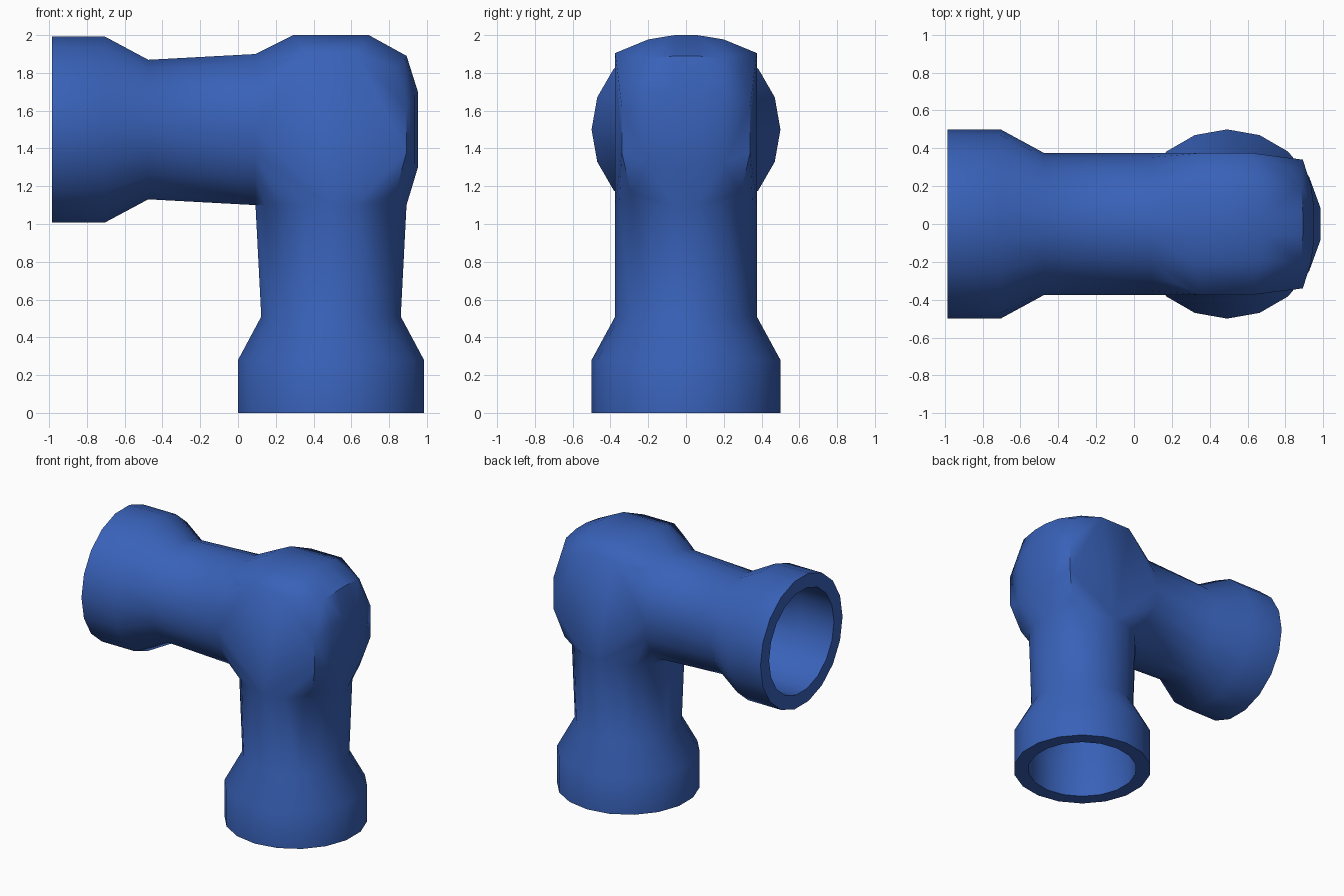
import bpy, bmesh, math
from mathutils import Vector

if "Cube" in bpy.data.objects:
    bpy.data.objects.remove(bpy.data.objects["Cube"])

N = 18                      # sides of both pipes
CX, CZ = 0.4924, 1.5        # elbow centre
bm = bmesh.new()


def ring_points(ra, ry, t, horizontal, mitre=False):
    """Pipe cross-section; t is the height (vertical) or x position (horizontal)."""
    pts = []
    for i in range(N):
        a = math.radians(90) + i * math.tau / N
        d, y = ra * math.cos(a), ry * math.sin(a)
        if horizontal:
            pts.append(Vector((CX + d if mitre else t, y, CZ + d)))
        else:
            pts.append(Vector((CX + d, y, CZ + d if mitre else t)))
    return pts


def loft(rings):
    loops = [[bm.verts.new(p) for p in r] for r in rings]
    for a, b in zip(loops, loops[1:]):
        for i in range(N):
            j = (i + 1) % N
            bm.faces.new((a[i], a[j], b[j], b[i]))


# Pipe branches: flared collar outside, stepped bore inside meeting on a mitre
JOIN_X, JOIN_Z = CX - 0.4, CZ - 0.4
joins = []
for horizontal, start, join in ((False, 0.0, JOIN_Z), (True, -0.985, JOIN_X)):
    joint = ring_points(0.406, 0.375, join, horizontal)
    joins += joint
    profile = [(0.375, 0.51), (0.5, 0.28), (0.5, 0), (0.395, 0),
               (0.395, 0.28), (0.29, 0.51)]
    rings = [ring_points(r, r, start + t, horizontal) for r, t in profile]
    loft([joint] + rings + [ring_points(0.29, 0.29, 0, horizontal, True)])

# Elbow body: convex block with domed faces, offsets from its centre
half = [
    (0.34, 0.29, 0.33),                                         # outer corner
    (0.34, 0.29, -0.34), (-0.25, 0.325, 0.36),
    (0.13, 0.375, 0.405), (-0.13, 0.375, 0.405),                # side/top edge
    (0.40, 0.34, 0.12), (0.40, 0.34, -0.12),                    # side/end edge
    (0.40, 0.06, 0.39), (0.39, 0.20, 0.375),                    # top/end edge
    (0.20, 0.06, 0.50), (-0.20, 0.06, 0.50),                    # top dome
    (0.18, 0.20, 0.477), (-0.18, 0.20, 0.477),
    (0.46, 0.08, 0.20), (0.46, 0.08, -0.20),                    # end dome
    (0.444, 0.20, 0.18), (0.444, 0.20, -0.18),
]
core_pts = [Vector((CX + x, s * y, CZ + z)) for x, y, z in half for s in (1, -1)]
core = [bm.verts.new(p) for p in core_pts + joins]
hull = bmesh.ops.convex_hull(bm, input=core)
faces = [g for g in hull["geom"] if isinstance(g, bmesh.types.BMFace)]
# Open the body where the two branches attach
caps = [f for f in faces
        if all(abs(v.co.x - JOIN_X) < 1e-4 for v in f.verts)
        or all(abs(v.co.z - JOIN_Z) < 1e-4 for v in f.verts)]
bmesh.ops.delete(bm, geom=caps, context="FACES")

bmesh.ops.remove_doubles(bm, verts=bm.verts[:], dist=0.001)
loose = [v for v in bm.verts if not v.link_faces]
bmesh.ops.delete(bm, geom=loose, context="VERTS")
bmesh.ops.recalc_face_normals(bm, faces=bm.faces[:])

mesh = bpy.data.meshes.new("pipe_elbow")
bm.to_mesh(mesh)
bm.free()
obj = bpy.data.objects.new("pipe_elbow", mesh)
bpy.context.collection.objects.link(obj)

# Blue plastic
mat = bpy.data.materials.new("blue")
mat.diffuse_color = (0.04, 0.12, 0.48, 1)
mat.use_nodes = True
mat.node_tree.nodes["Principled BSDF"].inputs["Base Color"].default_value = mat.diffuse_color
mesh.materials.append(mat)

bpy.context.view_layer.objects.active = obj
obj.select_set(True)
bpy.ops.object.shade_smooth_by_angle(angle=math.radians(35))
